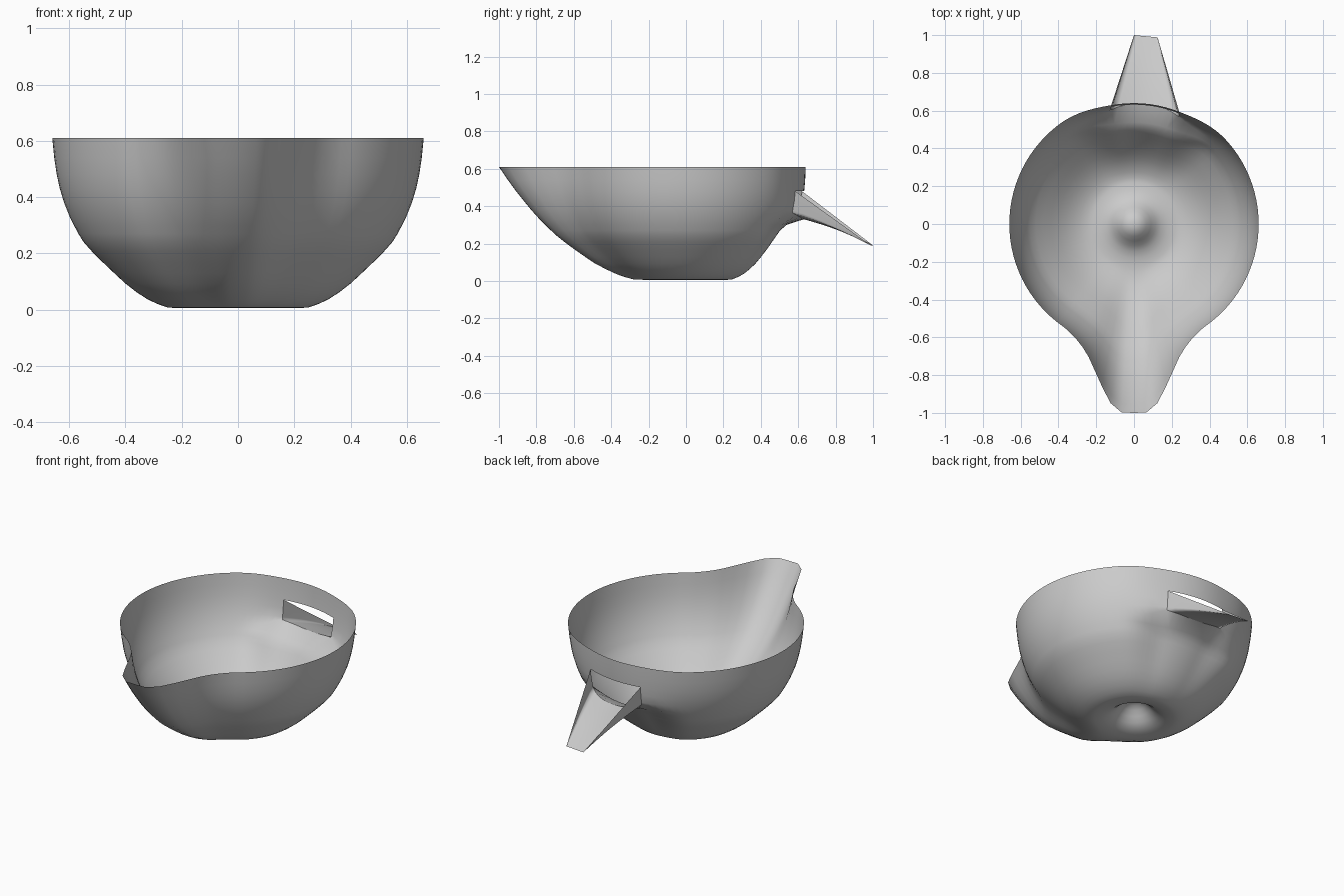
import bpy, bmesh
from math import sin, cos, radians, pi

if "Cube" in bpy.data.objects:
    bpy.data.objects.remove(bpy.data.objects["Cube"])

SEG = 96
STEP = 360 / SEG


def lerp_table(table, t):
    if t <= table[0][0]:
        return table[0][1]
    for (a, va), (b, vb) in zip(table, table[1:]):
        if t <= b:
            return va + (vb - va) * (t - a) / (b - a)
    return table[-1][1]


def fade(x, inner, outer):
    t = min(1, max(0, (x - inner) / (outer - inner)))
    return 0.5 + 0.5 * cos(pi * t)


# bowl wall profile (radius, height), from the hollow in the base up to the rim
PROFILE = [(0.02, .118), (.04, .112), (.065, .095), (.09, .068), (.115, .042), (.145, .022),
           (.18, .012), (.22, .006), (.25, .008), (.285, .02), (.32, .036), (.36, .062),
           (.40, .093), (.44, .13), (.48, .168), (.52, .208), (.55, .242), (.567, .27),
           (.583, .30), (.598, .33), (.618, .38), (.633, .43), (.644, .48), (.653, .54), (.66, .61)]
LOW = next(i for i, p in enumerate(PROFILE) if p[1] == .33)
TOP = next(i for i, p in enumerate(PROFILE) if p[1] == .48)
K0, K1 = -3, 6          # columns of the slot in the back wall

# front lip: outward pull by angle from the front, and by height
LIP_ANGLE = [(0, 1), (3.75, 1), (7.5, .87), (11.25, .63), (15, .42), (18.75, .25),
             (22.5, .14), (26.25, .07), (30, .025), (34, 0)]
LIP_HEIGHT = [(0, .02), (.02, .04), (.1, .09), (.25, .145), (.42, .23), (.61, .34)]
# back dent and flare by height
DENT = [(0, 0), (.02, -.01), (.14, -.04), (.208, -.06), (.26, -.07), (.30, -.045),
        (.33, .035), (.38, .0), (.48, -.012), (.61, -.02)]


def wall_point(k, row):
    r, z = PROFILE[row]
    r0, z0 = r, z
    back = k * STEP                              # angle from +y towards +x
    back = (back + 180) % 360 - 180
    front = 180 - abs(back)
    if r0 >= .25:
        r += lerp_table(LIP_ANGLE, front) * lerp_table(LIP_HEIGHT, z0)
        off = abs(back - 5.6)
        d = lerp_table(DENT, z0)
        r += d * (fade(off, 8, 26) if d > 0 else fade(off, 14, 42))
        # rounded floor of the slot
        u = min(1, off / 17)
        if z0 == .33:
            z += .035 * u * u * fade(off, 17, 30)
    a = radians(back)
    return (r * sin(a), r * cos(a), z)


def finish(name, bm):
    bmesh.ops.recalc_face_normals(bm, faces=bm.faces)
    me = bpy.data.meshes.new(name)
    bm.to_mesh(me)
    bm.free()
    for p in me.polygons:
        p.use_smooth = True
    ob = bpy.data.objects.new(name, me)
    bpy.context.collection.objects.link(ob)
    return ob


# bowl shell with pouring lip and a slot in the back
bm = bmesh.new()
rows = [[bm.verts.new(wall_point(k, i)) for k in range(SEG)] for i in range(len(PROFILE))]
for i in range(len(PROFILE) - 1):
    for k in range(SEG):
        signed = k if k < SEG / 2 else k - SEG
        if LOW <= i < TOP and K0 <= signed < K1:
            continue
        n = (k + 1) % SEG
        bm.faces.new((rows[i][k], rows[i][n], rows[i + 1][n], rows[i + 1][k]))
apex = bm.verts.new((0, 0, .12))
for k in range(SEG):
    bm.faces.new((apex, rows[0][(k + 1) % SEG], rows[0][k]))
finish("bowl", bm)

# open trough from the slot's sides and floor, tapering to a thin tip
border = [wall_point(K0, i) for i in range(TOP, LOW, -1)]
border += [wall_point(k, LOW) for k in range(K0, K1 + 1)]
border += [wall_point(K1, i) for i in range(LOW + 1, TOP + 1)]
xs = [p[0] for p in border]
bm = bmesh.new()
N = 8
rings = []
for s in range(N + 1):
    t = s / N
    ring = []
    for x, y, z in border:
        u = (x - min(xs)) / (max(xs) - min(xs))
        tip = (.125 * u, 1 - .012 * u, .19)
        bulge = .012 * sin(pi * t) * (1 if z < .4 else 0)
        ring.append(bm.verts.new((x + (tip[0] - x) * t, y + (tip[1] - y) * t,
                                  z + (tip[2] - z) * t + bulge)))
    rings.append(ring)
for a, b in zip(rings, rings[1:]):
    for j in range(len(border) - 1):
        bm.faces.new((a[j], a[j + 1], b[j + 1], b[j]))
finish("back_trough", bm)
